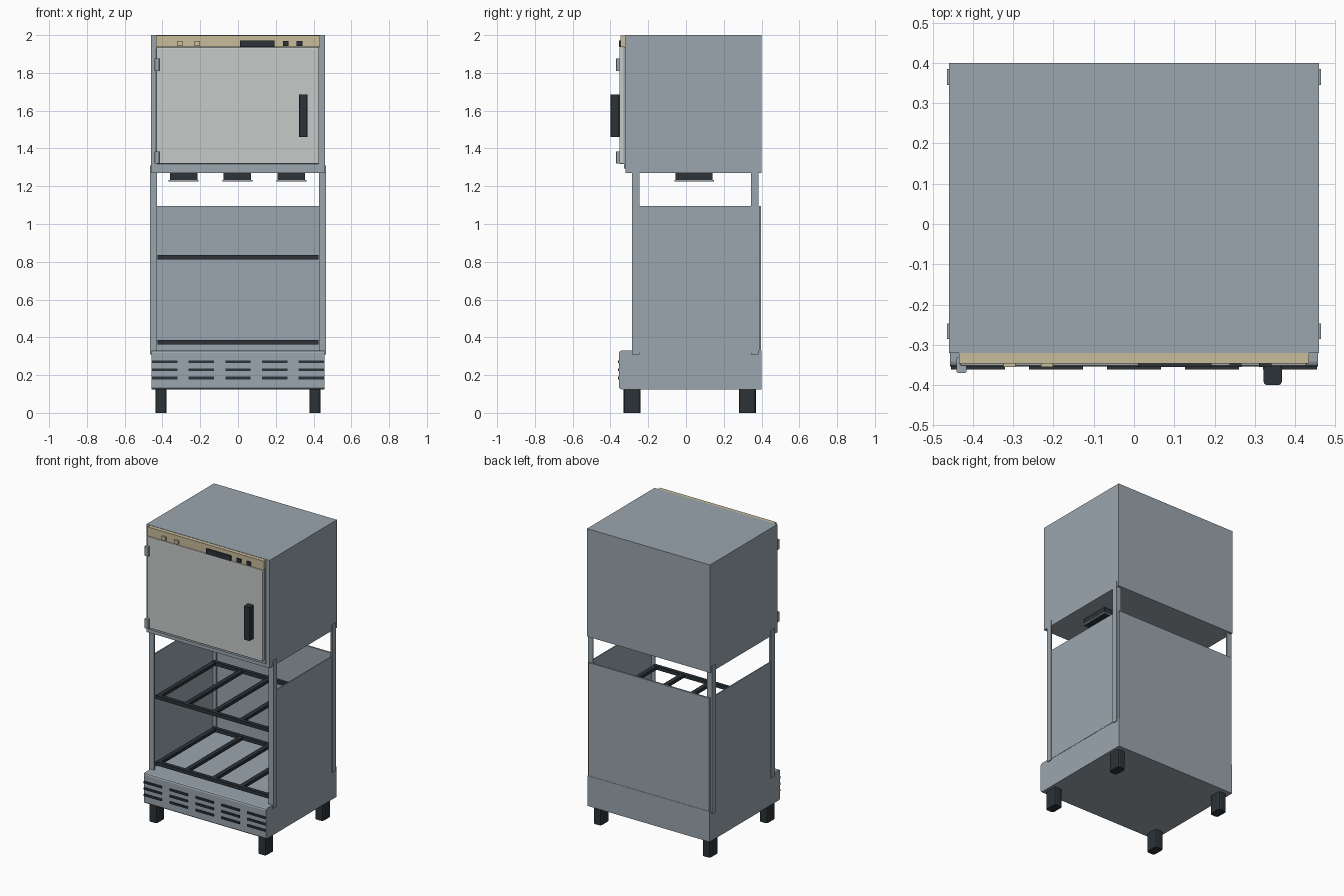
import bpy, bmesh

if "Cube" in bpy.data.objects:
    bpy.data.objects.remove(bpy.data.objects["Cube"])


def material(name, rgb):
    m = bpy.data.materials.new(name)
    m.diffuse_color = (*rgb, 1)
    m.use_nodes = True
    m.node_tree.nodes["Principled BSDF"].inputs["Base Color"].default_value = m.diffuse_color
    return m


steel = material("brushed steel", (0.323, 0.381, 0.423))
pale = material("pale door grey", (0.558, 0.591, 0.580))
beige = material("control beige", (0.578, 0.503, 0.328))
dark = material("dark plastic", (0.024, 0.032, 0.038))


def box(name, x, y, z, mat, bevel=0.0, edges=None):
    """Box from (min, max) ranges; edges is a rule picking which edges to bevel."""
    bm = bmesh.new()
    bmesh.ops.create_cube(bm, size=1)
    for v in bm.verts:
        v.co = [r[0] if c < 0 else r[1] for c, r in zip(v.co, (x, y, z))]
    if bevel:
        chosen = [e for e in bm.edges if edges is None or edges(*e.verts)]
        bmesh.ops.bevel(bm, geom=chosen, offset=bevel, segments=2,
                        profile=0.5, affect='EDGES')
    me = bpy.data.meshes.new(name)
    bm.to_mesh(me)
    bm.free()
    me.materials.append(mat)
    ob = bpy.data.objects.new(name, me)
    bpy.context.collection.objects.link(ob)
    return ob


def span(a, b, s):
    """Range a..b mirrored when s is -1."""
    return (a, b) if s > 0 else (-b, -a)


def upright(a, b):
    return abs(a.co.z - b.co.z) > 0.01


def along_y(a, b):
    return abs(a.co.y - b.co.y) > 0.01


# Upper cabinet, gasket and door
box("cabinet", (-0.46, 0.46), (-0.32, 0.40), (1.27, 2.0), steel)
box("door_gasket", (-0.435, 0.435), (-0.327, -0.32), (1.295, 1.94), steel, 0.02, along_y)
box("door", (-0.433, 0.43), (-0.353, -0.327), (1.318, 1.935), pale, 0.006)
box("door_handle", (0.322, 0.367), (-0.40, -0.353), (1.46, 1.685), dark, 0.008, upright)
for i, z in enumerate((1.32, 1.81)):
    box(f"hinge_{i}", (-0.441, -0.416), (-0.37, -0.33), (z, z + 0.065), steel, 0.004, upright)

# Control strip with display and buttons
box("control_panel", (-0.435, 0.435), (-0.346, -0.32), (1.937, 1.998), beige)
box("display", (0.01, 0.192), (-0.355, -0.346), (1.938, 1.972), dark)
for i, (x, m) in enumerate(((-0.309, beige), (-0.216, beige), (0.252, dark), (0.326, dark))):
    box(f"button_{i}", (x - 0.015, x + 0.015), (-0.355, -0.346), (1.943, 1.968), m)

# Outlets below the cabinet: dark neck and steel rim with a dark opening
for i, x in enumerate((-0.288, -0.003, 0.283)):
    box(f"outlet_neck_{i}", (x - 0.073, x + 0.073), (-0.055, 0.14), (1.232, 1.27), dark)
    rim = box(f"outlet_rim_{i}", (x - 0.079, x + 0.079), (-0.062, 0.147), (1.225, 1.234), steel)
    rim.data.materials.append(dark)
    bm = bmesh.new()
    bm.from_mesh(rim.data)
    bm.normal_update()
    under = [f for f in bm.faces if f.normal.z < -0.5]
    bmesh.ops.inset_region(bm, faces=under, thickness=0.01)
    under[0].material_index = 1
    bm.to_mesh(rim.data)
    bm.free()

# Base housing with rounded front edges and vent slots
box("base", (-0.457, 0.457), (-0.354, 0.40), (0.125, 0.33), steel, 0.012,
    lambda a, b: a.co.y < -0.3 and b.co.y < -0.3 and not upright(a, b))
for c, x in enumerate((-0.387, -0.194, 0.0, 0.194, 0.387)):
    for r, z in enumerate((0.185, 0.228, 0.271)):
        box(f"vent_{c}_{r}", (x - 0.067, x + 0.067), (-0.361, -0.354),
            (z - 0.007, z + 0.007), dark)

# Angle posts, side panels and feet on both sides
for s in (-1, 1):
    side = "left" if s < 0 else "right"
    box(f"side_panel_{side}", span(0.452, 0.459, s), (-0.28, 0.383), (0.32, 1.095), steel)
    for name, y0, y1, yf in (("front", -0.285, -0.247, -0.285), ("back", 0.345, 0.385, 0.378)):
        box(f"{name}_post_flange_{side}", span(0.459, 0.465, s), (y0, y1), (0.31, 1.31), steel)
        box(f"{name}_post_web_{side}", span(0.428, 0.46, s), (yf, yf + 0.007), (0.325, 1.275), steel)
    for name, y in (("front", (-0.33, -0.24)), ("back", (0.28, 0.37))):
        box(f"{name}_foot_{side}", span(0.378, 0.438, s), y, (0, 0.126), dark, 0.014, upright)

# Back panel
box("back_panel", (-0.452, 0.452), (0.386, 0.398), (0.32, 1.095), steel)

# Open shelves made of dark bars
for i, z in enumerate((0.363, 0.812)):
    h = (z, z + 0.024)
    box(f"shelf_front_bar_{i}", (-0.425, 0.425), (-0.278, -0.253), h, dark)
    box(f"shelf_back_bar_{i}", (-0.425, 0.425), (0.325, 0.35), h, dark)
    for j, x in enumerate((-0.41, -0.205, 0.0, 0.205, 0.41)):
        box(f"shelf_bar_{i}_{j}", (x - 0.015, x + 0.015), (-0.255, 0.327),
            (z + 0.002, z + 0.022), dark)
